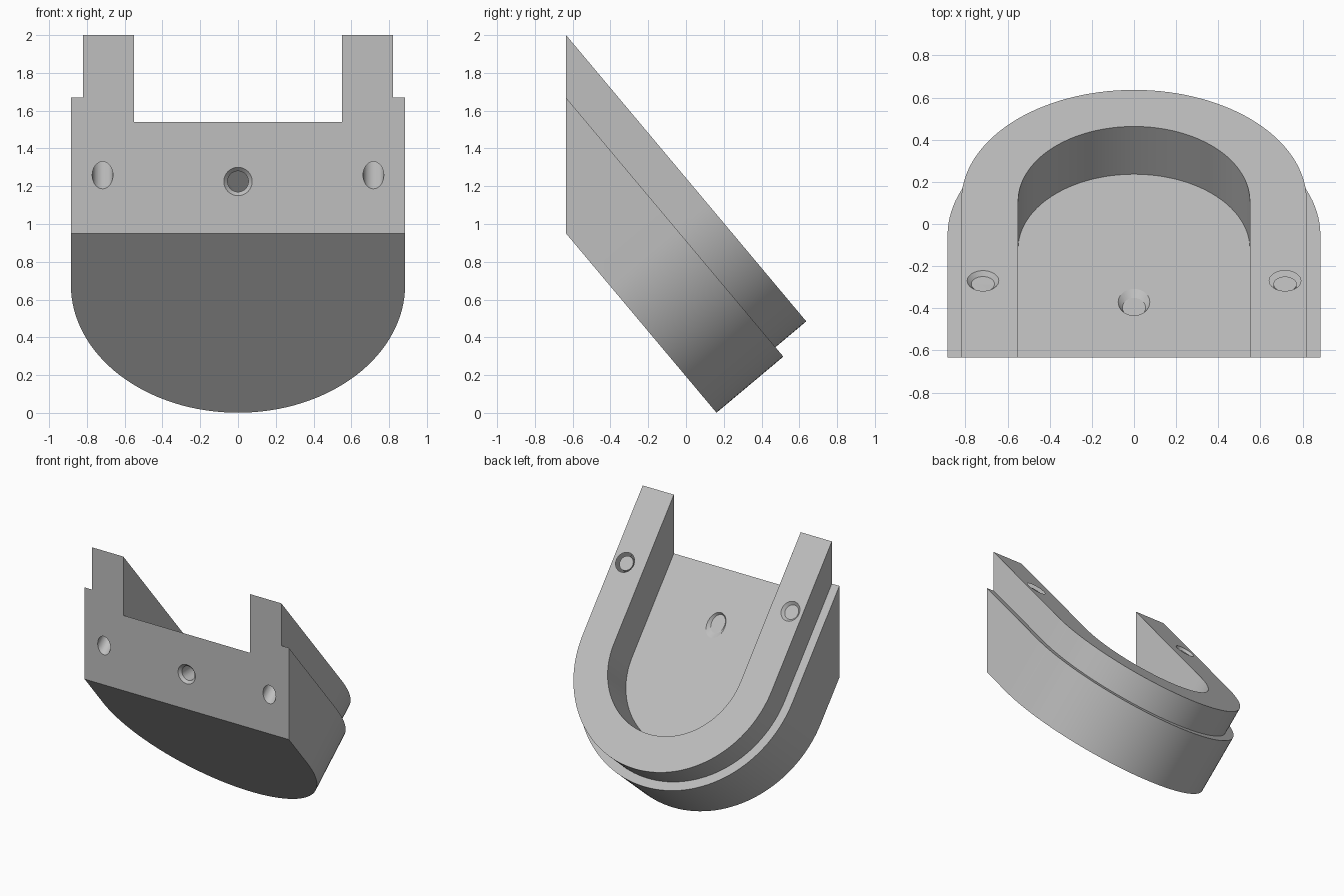
import bpy, bmesh, math
from mathutils import Matrix, Vector

cube = bpy.data.objects.get("Cube")
if cube:
    bpy.data.objects.remove(cube)

TILT = math.radians(50)
FRONT = -0.635
STRETCH = 1 / math.sin(TILT)      # oblique holes open into ellipses
SHEAR = 1 / math.tan(TILT)
# Sloping frame: local x across, y down the slope, z out of the sloping face
SLOPE = Matrix.Translation((0, FRONT, 0.95)) @ Matrix.Rotation(-TILT, 4, 'X')
FACING = Matrix.Rotation(math.pi / 2, 4, 'X')   # local z towards the front

grey = bpy.data.materials.new("light grey")
grey.use_nodes = True
colour = (0.52, 0.52, 0.52, 1)
grey.diffuse_color = colour
grey.node_tree.nodes["Principled BSDF"].inputs["Base Color"].default_value = colour


def finish(name, bm):
    bmesh.ops.recalc_face_normals(bm, faces=bm.faces)
    mesh = bpy.data.meshes.new(name)
    bm.to_mesh(mesh)
    bm.free()
    mesh.materials.append(grey)
    ob = bpy.data.objects.new(name, mesh)
    bpy.context.collection.objects.link(ob)
    return ob


def arch(name, radius, low, high, centre=0.354, steps=64):
    """Straight-sided plate with a half-round end, laid on the slope."""
    outline = [(radius, -1.3), (-radius, -1.3)]
    for i in range(steps + 1):
        a = math.pi * (1 - i / steps)
        outline.append((radius * math.cos(a), centre + radius * math.sin(a)))
    bm = bmesh.new()
    face = bm.faces.new([bm.verts.new((x, y, low)) for x, y in outline])
    new = bmesh.ops.extrude_face_region(bm, geom=[face])["geom"]
    bmesh.ops.translate(bm, vec=(0, 0, high - low),
                        verts=[v for v in new if isinstance(v, bmesh.types.BMVert)])
    bm.transform(SLOPE)
    return finish(name, bm)


def cone(name, matrix, r1, r2, depth):
    bm = bmesh.new()
    bmesh.ops.create_cone(bm, cap_ends=True, segments=48, radius1=r1, radius2=r2, depth=depth)
    bm.transform(matrix)
    return finish(name, bm)


def flare(name, frame, place, stretch=1, shear=0):
    """Countersink cutter whose slanted wall follows the drill axis."""
    shape = Matrix.Diagonal((1, stretch, 1, 1))
    shape[1][2] = shear
    return cone(name, Matrix.Translation(place) @ frame @ shape, 0.055, 0.095, 0.04)


def combine(body, other, operation):
    mod = body.modifiers.new(operation.title(), 'BOOLEAN')
    mod.operation = operation
    mod.solver = 'EXACT'
    mod.object = other
    bpy.ops.object.select_all(action='DESELECT')
    bpy.context.view_layer.objects.active = body
    body.select_set(True)
    bpy.ops.object.modifier_apply(modifier=mod.name)
    bpy.data.objects.remove(other)


# Wide base and narrower raised rim, then the pocket inside the rim
body = arch("wedge_bracket", 0.885, 0, 0.462)
combine(body, arch("raised_rim", 0.82, 0.3, 0.675), 'UNION')
combine(body, arch("pocket_cutter", 0.55, 0.379, 0.9), 'DIFFERENCE')

# Upright front face
bm = bmesh.new()
bm.from_mesh(body.data)
cut = bmesh.ops.bisect_plane(bm, geom=bm.verts[:] + bm.edges[:] + bm.faces[:],
                             plane_co=(0, FRONT, 0), plane_no=(0, -1, 0), clear_outer=True)
edges = [e for e in cut["geom_cut"] if isinstance(e, bmesh.types.BMEdge)]
bmesh.ops.contextual_create(bm, geom=edges)
bmesh.ops.recalc_face_normals(bm, faces=bm.faces)
bm.to_mesh(body.data)
bm.free()

# Level centre hole, countersunk at the front and in the pocket floor
tilt = SLOPE.to_3x3().to_4x4()
hole_z = 1.225
floor_y = FRONT + (0.95 + 0.379 / math.cos(TILT) - hole_z) / math.tan(TILT)
cutters = [
    cone("centre_drill", Matrix.Translation((0, -0.5, hole_z)) @ FACING, 0.055, 0.055, 0.7),
    flare("centre_front_flare", FACING, (0, FRONT, hole_z)),
    flare("centre_floor_flare", tilt, (0, floor_y, hole_z), STRETCH, SHEAR),
]

# Side holes square to the slope, leaving through the front face
along = -0.236
exit_depth = -along / math.tan(TILT)
for side, word in ((1, "left"), (-1, "right")):
    x = 0.717 * side
    top = SLOPE @ Vector((x, along, 0.675))
    out = SLOPE @ Vector((x, along, exit_depth))
    mid = (top + out) / 2
    cutters += [
        cone(word + "_drill", Matrix.Translation(mid) @ tilt, 0.055, 0.055, 1.0),
        flare(word + "_top_flare", tilt, top),
        flare(word + "_front_flare", FACING, out, STRETCH, -SHEAR),
    ]
for cutter in cutters:
    combine(body, cutter, 'DIFFERENCE')

bpy.ops.object.shade_smooth_by_angle(angle=math.radians(25))
